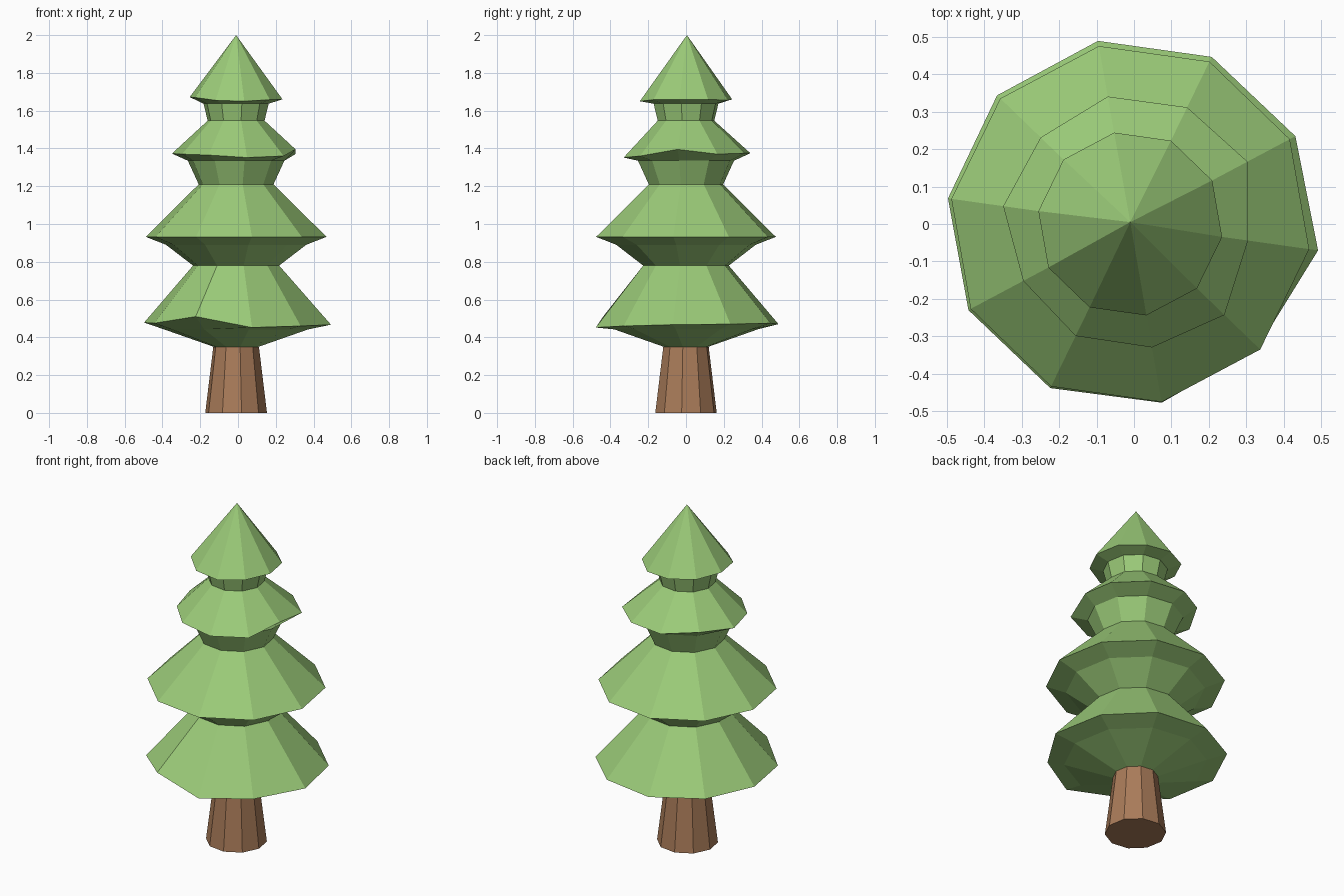
import bpy, bmesh
from math import cos, sin, radians

if "Cube" in bpy.data.objects:
    bpy.data.objects.remove(bpy.data.objects["Cube"])

SIDES = 10
START = -8      # angle of the first corner in degrees
CX = -0.01      # the stem axis sits slightly left of centre


def material(name, color):
    m = bpy.data.materials.new(name)
    m.diffuse_color = color
    m.use_nodes = True
    m.node_tree.nodes["Principled BSDF"].inputs["Base Color"].default_value = m.diffuse_color
    return m


def lathe(name, profile, mat, tip=None, cap_start=False, cap_end=False):
    """Stack ten-sided rings (radius, height); either may be a list of ten values."""
    bm = bmesh.new()
    rings = []
    for r, z in profile:
        rs = r if isinstance(r, list) else [r] * SIDES
        zs = z if isinstance(z, list) else [z] * SIDES
        ring = []
        for k in range(SIDES):
            a = radians(START + 360 * k / SIDES)
            ring.append(bm.verts.new((CX + rs[k] * cos(a), rs[k] * sin(a), zs[k])))
        rings.append(ring)
    for lo, hi in zip(rings, rings[1:]):
        for k in range(SIDES):
            n = (k + 1) % SIDES
            bm.faces.new((lo[k], lo[n], hi[n], hi[k]))
    if tip is not None:
        top = bm.verts.new((CX, 0.005, tip))
        for k in range(SIDES):
            bm.faces.new((rings[-1][k], rings[-1][(k + 1) % SIDES], top))
    if cap_start:
        bm.faces.new(rings[0][::-1])
    if cap_end:
        bm.faces.new(rings[-1])
    bm.normal_update()
    mesh = bpy.data.meshes.new(name)
    bm.to_mesh(mesh)
    bm.free()
    mesh.materials.append(mat)
    obj = bpy.data.objects.new(name, mesh)
    bpy.context.collection.objects.link(obj)
    return obj


bark = material("bark", (0.40, 0.20, 0.10, 1))
needles = material("needles", (0.33, 0.60, 0.19, 1))

# tapered trunk
lathe("trunk", [(0.165, 0), (0.122, 0.35)], bark, cap_start=True, cap_end=True)

# uneven rims of the bottom and third tiers
low_r = [0.507, 0.50, 0.497, 0.497, 0.495, 0.492, 0.49, 0.488, 0.485, 0.475]
low_z = [0.467, 0.47, 0.475, 0.47, 0.475, 0.478, 0.475, 0.51, 0.452, 0.46]
third_r = [0.318, 0.355, 0.347, 0.346, 0.333, 0.343, 0.324, 0.333, 0.335, 0.35]
third_z = [1.395, 1.37, 1.375, 1.375, 1.39, 1.373, 1.37, 1.365, 1.352, 1.36]
top_z = [1.66, 1.66, 1.655, 1.66, 1.665, 1.672, 1.67, 1.655, 1.65, 1.658]

# foliage: four stacked tiers, each flaring out from a narrow neck to a rim
lathe("foliage", [
    (0.12, 0.35), (0.385, 0.442), (low_r, low_z),
    (0.23, 0.78), (0.375, 0.89), (0.483, 0.932),
    (0.20, 1.21), (0.258, 1.335), (third_r, third_z),
    (0.152, 1.547), (0.174, 1.637), (0.248, top_z),
], needles, tip=2.0)
